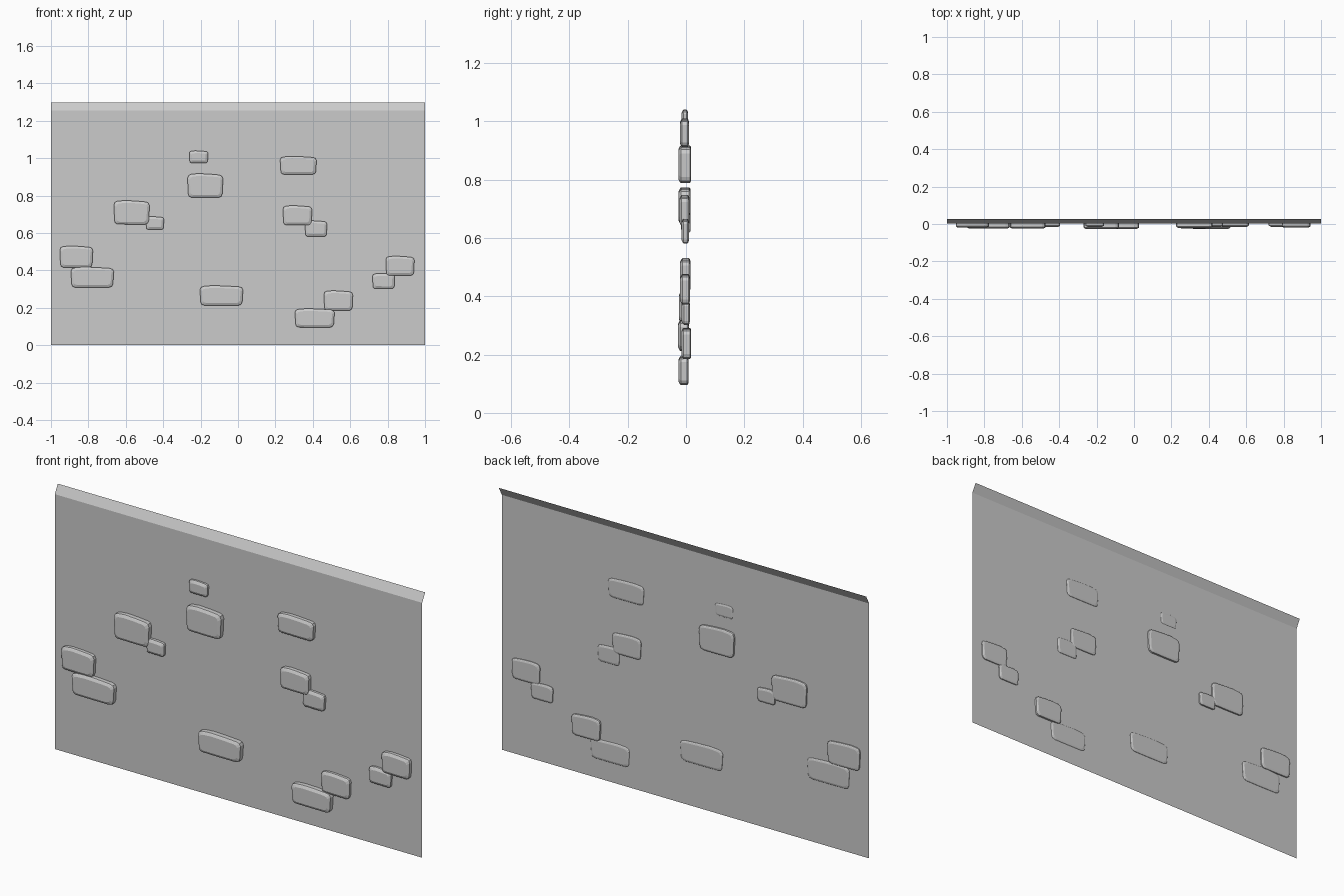
import bpy, bmesh

WALL_Y = 0.004


def make_object(name, bm):
    bmesh.ops.recalc_face_normals(bm, faces=bm.faces)
    mesh = bpy.data.meshes.new(name)
    bm.to_mesh(mesh)
    bm.free()
    obj = bpy.data.objects.new(name, mesh)
    bpy.context.collection.objects.link(obj)
    return obj


# Thin wall sheet with a top strip leaning backwards
bm = bmesh.new()
rows = [[bm.verts.new((x, y, z)) for x in (-1, 1)]
        for y, z in ((WALL_Y, 0), (WALL_Y, 1.254), (0.027, 1.297))]
for a, b in zip(rows, rows[1:]):
    bm.faces.new((a[0], a[1], b[1], b[0]))
make_object("wall_panel", bm)

# Worn brick outline in a unit square: clipped corners, slightly arched top
OUTLINE = [(-.40, -.49), (0, -.5), (.38, -.5), (.45, -.45), (.48, -.34),
           (.5, .28), (.47, .39), (.40, .44), (.1, .48), (-.2, .5),
           (-.40, .47), (-.47, .42), (-.5, .30), (-.48, -.34), (-.46, -.44)]


def brick(name, x0, x1, z0, z1, front, back):
    w, h = x1 - x0, z1 - z0
    cx, cz = (x0 + x1) / 2, (z0 + z1) / 2
    bm = bmesh.new()
    loops = []
    for y, inset in ((front, .013), (front + .005, .003), (front + .008, 0),
                     (back - .005, 0), (back - .002, .003), (back, .010)):
        sx, sz = w - 2 * inset, h - 2 * inset
        loops.append([bm.verts.new((cx + u * sx, y, cz + v * sz)) for u, v in OUTLINE])
    n = len(OUTLINE)
    for a, b in zip(loops, loops[1:]):
        for i in range(n):
            j = (i + 1) % n
            bm.faces.new((a[i], a[j], b[j], b[i]))
    bm.faces.new(loops[0])
    bm.faces.new(loops[-1])
    make_object(name, bm)


# Exposed bricks: x range, z range, front and back depth
BRICKS = [
    (-.26, -.16, .974, 1.04, -.016, .007),
    (-.27, -.08, .789, .918, -.026, .018),
    (.225, .42, .912, 1.01, -.021, .010),
    (-.664, -.473, .646, .774, -.025, .016),
    (-.492, -.396, .618, .688, -.017, .016),
    (.24, .396, .642, .747, -.023, .012),
    (.358, .476, .581, .666, -.016, .010),
    (-.953, -.776, .415, .531, -.020, .015),
    (-.894, -.664, .308, .418, -.024, .010),
    (-.204, .027, .212, .319, -.027, .010),
    (.79, .943, .372, .477, -.020, .013),
    (.719, .838, .302, .384, -.015, .013),
    (.459, .614, .185, .292, -.016, .018),
    (.304, .516, .095, .196, -.026, .009),
]
for i, b in enumerate(BRICKS, 1):
    brick(f"exposed_brick_{i}", *b)
